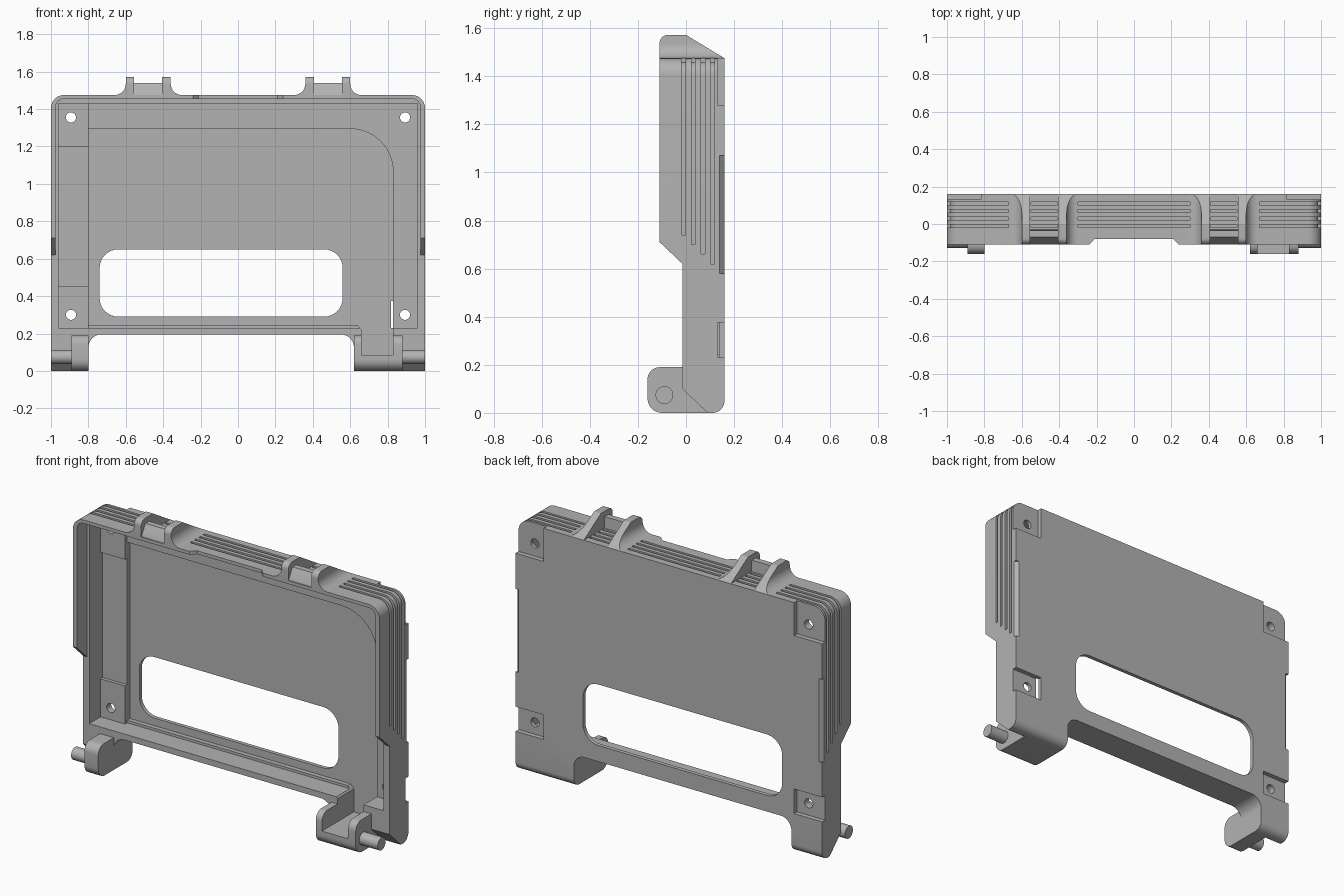
import bpy, bmesh, math
from mathutils import Vector

if "Cube" in bpy.data.objects:
    bpy.data.objects.remove(bpy.data.objects["Cube"], do_unlink=True)

grey = bpy.data.materials.new("plain grey")
grey.use_nodes = True
grey.diffuse_color = (0.45, 0.45, 0.45, 1)
grey.node_tree.nodes["Principled BSDF"].inputs["Base Color"].default_value = grey.diffuse_color


def rounded(points, steps=8):
    """Turn (u, v, radius) corners into an outline with arcs."""
    out = []
    for i, p in enumerate(points):
        c = Vector(p[:2])
        r = p[2] if len(p) > 2 else 0
        if not r:
            out.append(c)
            continue
        a = (Vector(points[i - 1][:2]) - c).normalized()
        b = (Vector(points[(i + 1) % len(points)][:2]) - c).normalized()
        half = a.angle(b) / 2
        centre = c + (a + b).normalized() * (r / math.sin(half))
        start = c + a * (r / math.tan(half)) - centre
        end = c + b * (r / math.tan(half)) - centre
        sweep = start.angle(end)
        for k in range(steps + 1):
            t = k / steps
            out.append(centre + (start * math.sin((1 - t) * sweep)
                                 + end * math.sin(t * sweep)) / math.sin(sweep))
    return out


def rect(u0, u1, v0, v1, r=0):
    return [(u0, v0, r), (u1, v0, r), (u1, v1, r), (u0, v1, r)]


def prism(name, points, axis, d0, d1):
    """Extrude an outline along one axis from d0 to d1."""
    place = {"x": lambda u, v: (d0, u, v), "y": lambda u, v: (u, d0, v),
             "z": lambda u, v: (u, v, d0)}[axis]
    bm = bmesh.new()
    face = bm.faces.new([bm.verts.new(place(*p)) for p in rounded(points)])
    new = bmesh.ops.extrude_face_region(bm, geom=[face])["geom"]
    move = Vector([(d1 - d0) * (axis == a) for a in "xyz"])
    bmesh.ops.translate(bm, vec=move, verts=[g for g in new if isinstance(g, bmesh.types.BMVert)])
    bmesh.ops.recalc_face_normals(bm, faces=bm.faces)
    mesh = bpy.data.meshes.new(name)
    bm.to_mesh(mesh)
    bm.free()
    mesh.materials.append(grey)
    obj = bpy.data.objects.new(name, mesh)
    bpy.context.collection.objects.link(obj)
    return obj


def combine(target, tool, operation):
    mod = target.modifiers.new("combine", "BOOLEAN")
    mod.operation, mod.object, mod.solver = operation, tool, "EXACT"
    bpy.context.view_layer.objects.active = target
    bpy.ops.object.modifier_apply(modifier=mod.name)
    bpy.data.objects.remove(tool, do_unlink=True)


def cut(points, axis, d0, d1):
    combine(frame, prism("cutter", points, axis, d0, d1), "DIFFERENCE")


def flip(points, s):
    return [(s * p[0],) + tuple(p[1:]) for p in points]


# Frame: front outline crossed with the side profile
frame = prism("frame", [(-1, 0), (-0.8, 0), (-0.8, 0.195, 0.07), (0.62, 0.195, 0.07), (0.62, 0),
                        (1, 0), (1, 1.475, 0.07), (-1, 1.475, 0.07)], "y", -0.3, 0.3)
side = [(-0.11, 1.7), (-0.11, 0.71), (-0.015, 0.62), (-0.015, 0.1), (0.09, 0),
        (0.16, 0, 0.05), (0.16, 1.7)]
combine(frame, prism("profile", side, "x", -1.2, 1.2), "INTERSECT")

# Hinge lugs at the feet
lug = [(-0.16, 0, 0.06), (0.11, 0), (0.11, 0.19), (-0.16, 0.19, 0.05)]
for x0, x1 in ((-0.89, -0.8), (0.62, 0.88)):
    combine(frame, prism("lug", lug, "x", x0, x1), "UNION")

# Hinge ears on top, flared into the frame on their outer sides
ear_side = [(-0.11, 1.4), (0.16, 1.4), (0.16, 1.475), (0, 1.572), (-0.11, 1.572, 0.035)]
for s in (1, -1):
    inner = [(0.405, 1.462), (0.405, 1.65), (0.36, 1.65), (0.36, 1.475, 0.06), (0.29, 1.475), (0.29, 1.462)]
    outer = [(0.96 - u, *rest) for u, *rest in inner]
    for shape in (inner, outer):
        ear = prism("ear", flip(shape, s), "y", -0.3, 0.3)
        combine(ear, prism("profile", ear_side, "x", -1.2, 1.2), "INTERSECT")
        combine(frame, ear, "UNION")
    bar = [(-0.108, 1.465), (-0.1, 1.49), (-0.07, 1.54), (-0.035, 1.54), (-0.03, 1.465)]
    combine(frame, prism("bar", bar, "x", *sorted((s * 0.39, s * 0.57))), "UNION")

# Front tray: rim rebate, main cavity, floor and deep panel with cable channel
cut([(-0.975, 0.5), (0.975, 0.5), (0.975, 1.455, 0.045), (-0.975, 1.455, 0.045)], "y", -0.3, -0.015)
cut(rect(-0.96, 0.96, 0.23, 1.43), "y", -0.3, 0.09)
cut(rect(-0.8, 0.96, 0.23, 1.43), "y", -0.3, 0.11)
cut(rect(-0.96, -0.79, 0.455, 1.2), "y", -0.3, 0.11)
cut([(-0.8, 0.245), (0.64, 0.245), (0.66, 0.22), (0.66, 0.085), (0.83, 0.085),
     (0.83, 1.295, 0.23), (-0.8, 1.295)], "y", -0.3, 0.137)

# Window and the notch in the top front edge
cut(rect(-0.74, 0.56, 0.29, 0.65, 0.1), "y", -0.3, 0.3)
cut([(-0.24, -0.2), (0.24, -0.2), (0.24, -0.11), (0.21, -0.08), (-0.21, -0.08), (-0.24, -0.11)],
    "z", 1.44, 1.6)

for s in (1, -1):
    # Corner recesses with screw holes, and the chamfer on the back edge
    for z0, z1, hole in ((0.23, 0.375, 0.3), (1.28, 1.6, 1.355)):
        cut(flip(rect(0.817, 1.1, z0, z1), s), "y", 0.132, 0.3)
        cut(rect(s * 0.893 - 0.027, s * 0.893 + 0.027, hole - 0.027, hole + 0.027, 0.0269),
            "y", -0.3, 0.3)
    cut(flip([(1.01, 0.13), (1.01, 0.2), (0.975, 0.2), (0.975, 0.165)], s), "z", 0.58, 1.07)

# Cooling grooves wrapping the top corners, the top centre and between the ears
for i in range(4):
    y = -0.01 + 0.04 * i
    low = 0.74 - 0.04 * i
    wrap = [(0.67, 1.46), (0.985, 1.46, 0.055), (0.985, low), (1.1, low), (1.1, 1.6), (0.67, 1.6)]
    for s in (1, -1):
        cut(flip(wrap, s), "y", y - 0.008, y + 0.008)
        cut(flip(rect(0.41, 0.55, 1.462, 1.49), s), "y", y - 0.008, y + 0.008)
    cut(rect(-0.3, 0.3, 1.462, 1.5), "y", y - 0.008, y + 0.008)

# Hinge pins
pins = []
for name, x0, x1 in (("right_pin", -1, -0.88), ("left_pin", 0.87, 1)):
    circle = [(-0.09 + 0.037 * math.cos(a * math.tau / 32), 0.074 + 0.037 * math.sin(a * math.tau / 32))
              for a in range(32)]
    pins.append(prism(name, circle, "x", x0, x1))

for obj in [frame] + pins:
    bpy.ops.object.select_all(action="DESELECT")
    obj.select_set(True)
    bpy.context.view_layer.objects.active = obj
    bpy.ops.object.shade_smooth_by_angle(angle=math.radians(30))
